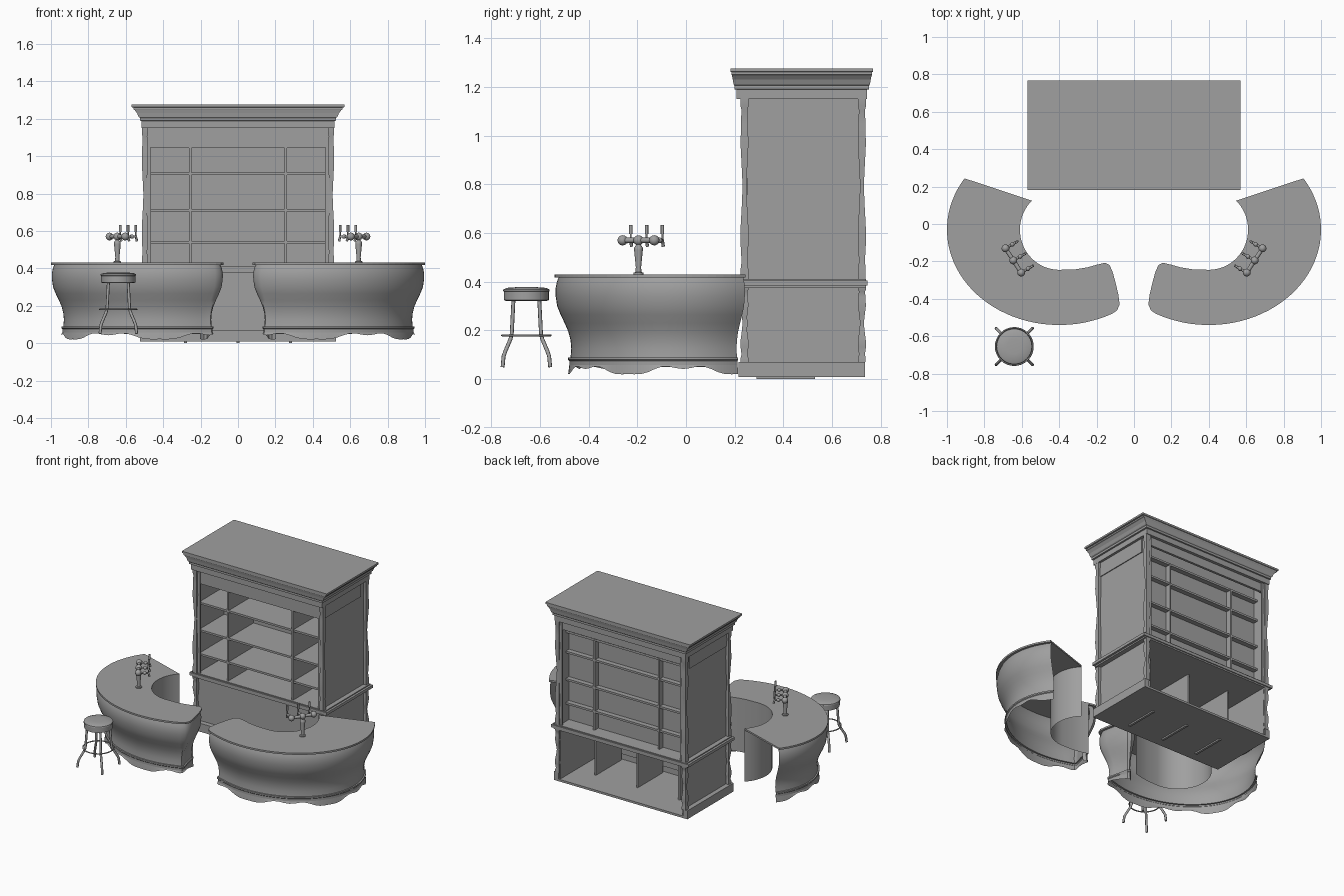
import bpy, bmesh, math
from mathutils import Vector, Matrix

cube = bpy.data.objects.get("Cube")
if cube:
    bpy.data.objects.remove(cube, do_unlink=True)

grey = bpy.data.materials.new("plain_grey")
grey.use_nodes = True
COLOUR = (0.35, 0.35, 0.35, 1)
grey.diffuse_color = COLOUR
grey.node_tree.nodes["Principled BSDF"].inputs["Base Color"].default_value = COLOUR


def finish(name, bm, smooth=False):
    mesh = bpy.data.meshes.new(name)
    bm.to_mesh(mesh)
    bm.free()
    mesh.materials.append(grey)
    if smooth:
        mesh.shade_smooth()
        mesh.set_sharp_from_angle(angle=math.radians(40))
    ob = bpy.data.objects.new(name, mesh)
    bpy.context.collection.objects.link(ob)
    return ob


def box(name, x0, x1, y0, y1, z0, z1):
    bm = bmesh.new()
    size = Vector((x1 - x0, y1 - y0, z1 - z0))
    mid = Vector((x0 + x1, y0 + y1, z0 + z1)) / 2
    bmesh.ops.create_cube(bm, size=1, matrix=Matrix.Translation(mid) @ Matrix.Diagonal(size.to_4d()))
    return finish(name, bm)


def sheet(name, rows, flip=False, close=False, caps=False, smooth=True):
    """Skin a stack of point rows."""
    bm = bmesh.new()
    vs = [[bm.verts.new(p) for p in row] for row in rows]
    n = len(vs[0])
    for a, b in zip(vs, vs[1:]):
        for i in range(n if close else n - 1):
            j = (i + 1) % n
            bm.faces.new((a[i], a[j], b[j], b[i]))
    if caps:
        bm.faces.new(vs[0])
        bm.faces.new(vs[-1])
        bmesh.ops.recalc_face_normals(bm, faces=bm.faces)
    elif flip:
        bmesh.ops.reverse_faces(bm, faces=bm.faces)
    return finish(name, bm, smooth)


def lathe(name, profile, x, y, seg=16, turn=0.0):
    rows = [[(x + r * math.cos(math.tau * i / seg + turn), y + r * math.sin(math.tau * i / seg + turn), z)
             for i in range(seg)] for r, z in profile]
    return sheet(name, rows, close=True, caps=True)


def tube(name, pts, r, cyclic=False):
    cu = bpy.data.curves.new(name, "CURVE")
    cu.dimensions = "3D"
    cu.bevel_depth = r
    cu.bevel_resolution = 2
    cu.use_fill_caps = True
    sp = cu.splines.new("POLY")
    sp.points.add(len(pts) - 1)
    for p, q in zip(sp.points, pts):
        p.co = (*q, 1)
    sp.use_cyclic_u = cyclic
    cu.materials.append(grey)
    ob = bpy.data.objects.new(name, cu)
    bpy.context.collection.objects.link(ob)
    return ob


def ball(name, pos, r):
    bm = bmesh.new()
    bmesh.ops.create_uvsphere(bm, u_segments=14, v_segments=8, radius=r, matrix=Matrix.Translation(pos))
    return finish(name, bm, True)


# Cabinet base, lower compartment and waist moulding
box("cabinet_floor", -.52, .52, .22, .735, .01, .025)
box("base_front", -.525, .525, .215, .25, .01, .07)
box("lower_front_panel", -.49, .49, .25, .265, .07, .38)
box("waist_moulding", -.54, .54, .225, .745, .385, .405)
box("waist_bead", -.525, .525, .232, .738, .375, .412)
for x in (-.33, 0, .33):
    box("lower_divider", x - .006, x + .006, .265, .55, .025, .38)
for x in (-.28, 0, .28):
    box("floor_runner", x - .008, x + .008, .29, .53, 0, .01)

# Cabinet sides with rails and wavy corner posts
for s in (-1, 1):
    box("side_panel", *sorted((s * .48, s * .492)), .25, .725, .02, 1.15)
    box("side_base", *sorted((s * .49, s * .525)), .215, .735, .01, .07)
    box("side_top_rail", *sorted((s * .49, s * .498)), .25, .67, 1.05, 1.15)
    for y in (.24, .722):
        for z0, z1 in ((.07, .38), (.41, 1.15)):
            wave = [(0, .022), (.06, .022), (.1, .017), (.2, .023), (.3, .022), (.42, .015), (.52, .011),
                    (.62, .016), (.75, .023), (.86, .02), (.94, .018), (.96, .023), (1, .023)]
            lathe("corner_post", [(w, z0 + (z1 - z0) * f) for f, w in wave], s * .498, y, 4, math.pi / 4)
        box("corner_stile", *sorted((s * .465, s * .49)), y - .004, y + .008, .41, 1.15)

# Shelving
box("back_panel", -.48, .48, .53, .63, .41, 1.15)
box("front_header", -.48, .48, .243, .26, 1.05, 1.15)
box("back_header", -.48, .48, .705, .722, 1.09, 1.15)
for z in (.54, .71, .905, 1.05):
    box("shelf", -.48, .48, .25, .665, z - .007, z + .007)
for x in (-.255, .255):
    box("shelf_divider", x - .006, x + .006, .247, .67, .41, 1.05)

# Crown moulding
crown = [(.515, .268, 1.15), (.515, .268, 1.188), (.525, .276, 1.19), (.525, .276, 1.205), (.532, .28, 1.21),
         (.54, .283, 1.23), (.553, .287, 1.247), (.56, .289, 1.25), (.56, .289, 1.26), (.57, .293, 1.262),
         (.57, .293, 1.275)]
sheet("crown", [[(sx * hx, .475 + sy * hy, z) for sx, sy in ((-1, -1), (1, -1), (1, 1), (-1, 1))]
                for hx, hy, z in crown], close=True, caps=True, smooth=False)


# Counter outlines: outer ellipse with rounded end, inner ellipse
def arc(rx, ry, a0, a1, n):
    out = []
    for i in range(n + 1):
        a = math.radians(a0 + (a1 - a0) * i / n)
        out.append(Vector((.4 + rx * math.cos(a), -.03 + ry * math.sin(a))))
    return out


outer = arc(.6, .51, 32.5, -118, 40) + [Vector(p) for p in (
    (.09, -.462), (.077, -.43), (.083, -.38), (.097, -.32), (.113, -.26), (.13, -.22), (.155, -.207), (.19, -.216))]
inner = [Vector((.2, -.218)), Vector((.25, -.232)), Vector((.31, -.242))] + arc(.21, .215, -90, 46, 24)


def inward(path):
    raw = []
    for i in range(len(path)):
        t = (path[min(i + 1, len(path) - 1)] - path[max(i - 1, 0)]).normalized()
        raw.append(Vector((t.y, -t.x)))
    return [sum(raw[max(i - 2, 0):i + 3], Vector((0, 0))).normalized() for i in range(len(path))]


normals = inward(outer)


def ring(offset, z, s):
    height = z if callable(z) else lambda i: z
    return [(s * (p.x + n.x * offset), p.y + n.y * offset, height(i))
            for i, (p, n) in enumerate(zip(outer, normals))]


def scallop(i):
    f = i / (len(outer) - 1)
    foot = abs(math.cos(f * 3 * math.pi)) ** 5
    return .048 - .033 * foot + .006 * math.cos(f * 18 * math.pi)


for s in (-1, 1):
    flip = s < 0
    # Curved body, base band and scalloped skirt
    body = [(.018, .42), (.01, .40), (.004, .37), (.005, .34), (.011, .30), (.025, .265), (.042, .23),
            (.057, .195), (.066, .16), (.069, .125), (.066, .09)]
    sheet("counter_body", [ring(o, z, s) for o, z in body], flip)
    band = [(.068, .09), (.056, .09), (.056, .08), (.061, .075), (.061, .055)]
    sheet("counter_band", [ring(o, z, s) for o, z in band], flip)
    sheet("counter_skirt", [ring(.061, .058, s), ring(.056, scallop, s)], flip)
    # Inner wall and worktop
    sheet("counter_inner_wall", [[(s * p.x, p.y, z) for p in inner] for z in (.42, .05)], flip)
    sheet("counter_top", [[(s * p.x, p.y, z) for p in outer + inner] for z in (.43, .418)],
          close=True, caps=True, smooth=False)

    # Beer tap tower with three taps
    cx, cy = .645, -.195
    lathe("tap_column", [(.02, .43), (.02, .437), (.012, .44), (.011, .46), (.018, .53), (.018, .54),
                         (.01, .55), (.01, .575)], s * cx, cy)
    at = lambda u, v, z: Vector((s * (cx + .042 * u - .06 * v), cy + .065 * u + .035 * v, z))
    tube("tap_bar", [at(-1.1, 0, .57), at(1.1, 0, .57)], .011)
    for u in (-1, 0, 1):
        ball("tap_ball", at(u, 0, .57), .021)
        tube("tap_spout", [at(u, -.2, .57), at(u, .95, .57), at(u, 1.05, .545)], .007)
        ball("tap_joint", at(u, .6, .57), .012)
        tube("tap_handle", [at(u, .95, .57), at(u, .95, .6)], .004)
        tube("tap_grip", [at(u, .95, .595), at(u, .95, .632)], .007)

# Bar stool
sx, sy = -.64, -.655
lathe("stool_seat", [(.085, .322), (.092, .325), (.092, .36), (.096, .362), (.094, .369), (.08, .375),
                     (.04, .378)], sx, sy, 32)
tube("stool_ring", [(sx + .1 * math.cos(math.tau * i / 32), sy + .1 * math.sin(math.tau * i / 32), .18)
                    for i in range(32)], .004, True)
for k in range(4):
    a = math.pi / 4 + k * math.pi / 2
    leg = [(.075, .325), (.085, .185), (.092, .165), (.122, .115), (.132, .095), (.138, .05)]
    tube("stool_leg", [(sx + r * math.cos(a), sy + r * math.sin(a), z) for r, z in leg], .008)
